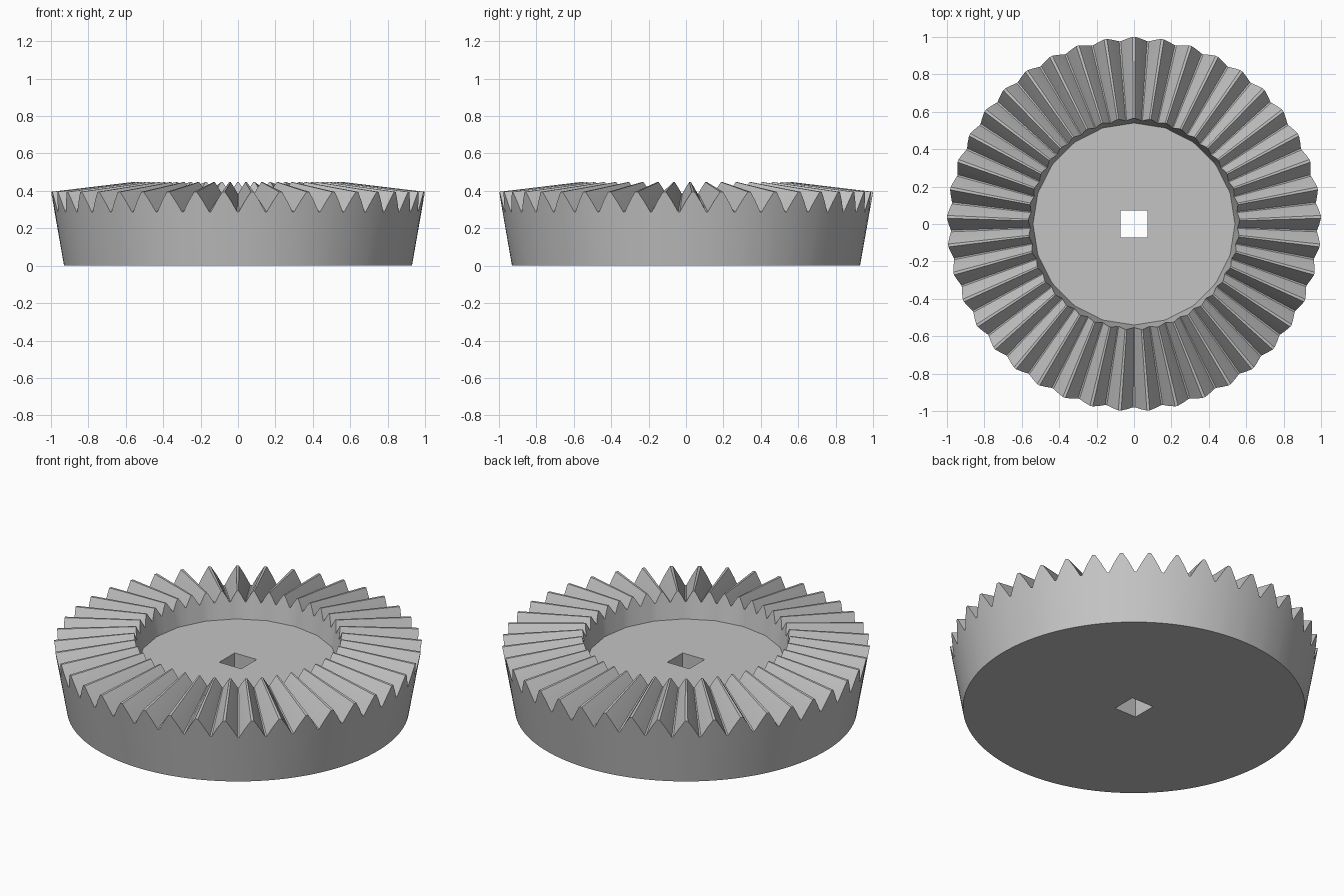
import bpy, bmesh
from math import pi, cos, sin, radians

if "Cube" in bpy.data.objects:
    bpy.data.objects.remove(bpy.data.objects["Cube"], do_unlink=True)

TEETH = 41
APEX_Z = 0.515          # all tooth lines converge here
INNER_SCALE = 0.565     # inner tooth end relative to the outer end
FLOOR_Z, FLOOR_R, FLOOR_SIDES = 0.29, 0.54, 20
BASE_R, HOLE = 0.93, 0.073

# One tooth: (fraction of pitch from tooth centre, height fraction)
TOOTH = [(-0.47, 0), (-0.26, 0.53), (-0.05, 1), (0.05, 1), (0.26, 0.53), (0.47, 0)]

steel = bpy.data.materials.new("grey_metal")
steel.use_nodes = True
grey = (0.55, 0.55, 0.55, 1)
steel.diffuse_color = grey
steel.node_tree.nodes["Principled BSDF"].inputs["Base Color"].default_value = grey

bm = bmesh.new()


def polar(r, a, z):
    return bm.verts.new((r * cos(a), r * sin(a), z))


def floor_radius(a):
    """Radius of the coarse polygon that bounds the recessed floor."""
    half = pi / FLOOR_SIDES
    return FLOOR_R * cos(half) / cos((a - pi / 2) % (2 * half) - half)


def bridge(a, b):
    n = len(a)
    for i in range(n):
        j = (i + 1) % n
        bm.faces.new((a[i], a[j], b[j], b[i]))


def loop_edges(ring):
    result = []
    for a, b in zip(ring, ring[1:] + ring[:1]):
        result.append(bm.edges.get((a, b)) or bm.edges.new((a, b)))
    return result


# Rings: base edge, outer tooth ends, inner tooth ends, floor edge
base, outer, inner, floor = [], [], [], []
for t in range(TEETH):
    for offset, h in TOOTH:
        a = pi / 2 + 2 * pi * (t + offset) / TEETH
        r, z = 0.98 + 0.02 * h, 0.288 + 0.107 * h
        base.append(polar(BASE_R, a, 0))
        outer.append(polar(r, a, z))
        inner.append(polar(r * INNER_SCALE, a, APEX_Z + (z - APEX_Z) * INNER_SCALE))
        floor.append(polar(floor_radius(a), a, FLOOR_Z))

bridge(base, outer)
bridge(outer, inner)
bridge(inner, floor)

# Square shaft hole
corners = [(1, 1), (-1, 1), (-1, -1), (1, -1)]
hole_low = [bm.verts.new((x * HOLE, y * HOLE, 0)) for x, y in corners]
hole_high = [bm.verts.new((x * HOLE, y * HOLE, FLOOR_Z)) for x, y in corners]
bridge(hole_high, hole_low)

# Flat floor and underside, each with the hole left open
for ring, hole in ((base, hole_low), (floor, hole_high)):
    bmesh.ops.triangle_fill(bm, edges=loop_edges(ring) + loop_edges(hole),
                            use_beauty=True, use_dissolve=False)
bmesh.ops.recalc_face_normals(bm, faces=bm.faces[:])

mesh = bpy.data.meshes.new("bevel_gear")
bm.to_mesh(mesh)
bm.free()
mesh.materials.append(steel)
gear = bpy.data.objects.new("bevel_gear", mesh)
bpy.context.collection.objects.link(gear)

bpy.ops.object.select_all(action='DESELECT')
gear.select_set(True)
bpy.context.view_layer.objects.active = gear
bpy.ops.object.shade_smooth_by_angle(angle=radians(20))
